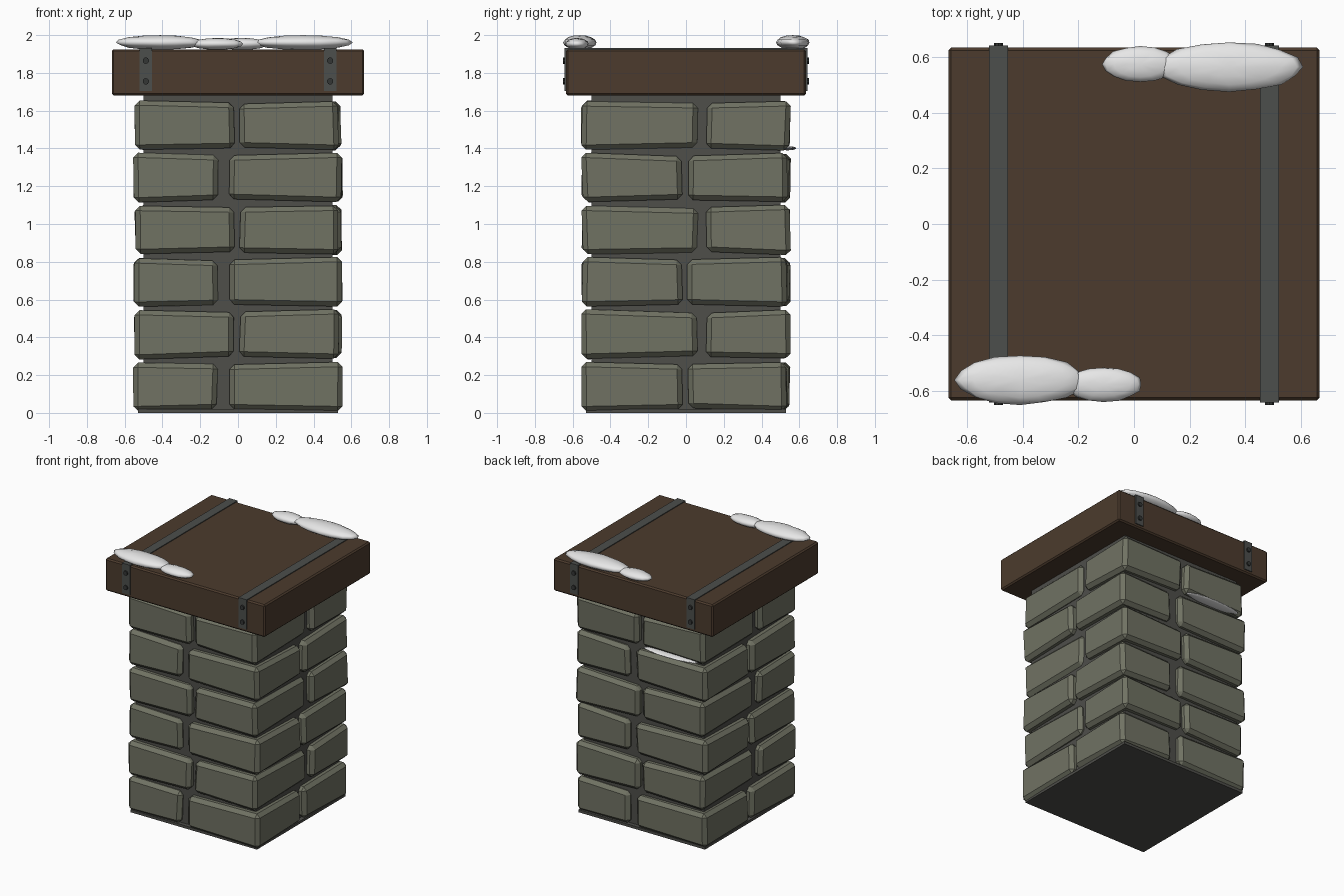
import bpy, bmesh, random
from mathutils import Vector

if "Cube" in bpy.data.objects:
    bpy.data.objects.remove(bpy.data.objects["Cube"])

random.seed(4)


def material(name, rgb):
    m = bpy.data.materials.new(name)
    lin = [((c / 255 + 0.055) / 1.055) ** 2.4 for c in rgb]
    m.diffuse_color = (*lin, 1)
    m.use_nodes = True
    m.node_tree.nodes["Principled BSDF"].inputs["Base Color"].default_value = m.diffuse_color
    return m


STONE = material("grey green stone", (112, 114, 99))
MORTAR = material("dark mortar", (78, 78, 74))
WOOD = material("dark brown wood", (76, 59, 45))
IRON = material("strap iron", (76, 78, 76))
RIVET = material("rivet iron", (52, 54, 53))
SNOW = material("white snow", (240, 240, 240))


def finish(name, bm, mat, smooth=False):
    me = bpy.data.meshes.new(name)
    bmesh.ops.recalc_face_normals(bm, faces=bm.faces)
    for f in bm.faces:
        f.smooth = smooth
    bm.to_mesh(me)
    bm.free()
    me.materials.append(mat)
    ob = bpy.data.objects.new(name, me)
    bpy.context.collection.objects.link(ob)
    return ob


def box(name, lo, hi, mat, bevel=0.0, shape=None):
    bm = bmesh.new()
    bmesh.ops.create_cube(bm, size=1)
    lo, hi = Vector(lo), Vector(hi)
    for v in bm.verts:
        v.co = Vector(((lo[i] + hi[i]) / 2 + v.co[i] * (hi[i] - lo[i]) for i in range(3)))
        if shape:
            shape(v.co)
    if bevel:
        bmesh.ops.bevel(bm, geom=list(bm.edges), offset=bevel, segments=1,
                        affect='EDGES', profile=0.5)
    return finish(name, bm, mat)


def brick(name, x0, x1, y0, y1, z0, z1):
    """Chunky block, taller at the pillar corner than at its inner ends."""
    mid = (z0 + z1) / 2

    def shape(co):
        inner = (abs(co.x) < 0.3) + (abs(co.y) < 0.3)
        co.z = mid + (co.z - mid) * (1 - 0.11 * min(inner, 1)) + random.uniform(-0.004, 0.004)
        co.x += random.uniform(-0.006, 0.006)
        co.y += random.uniform(-0.006, 0.006)
        co.z = max(co.z, 0.008)
    box(name, (x0, y0, z0), (x1, y1, z1), STONE, 0.026, shape)


# Mortar core and base
box("mortar_core", (-0.5, -0.5, 0), (0.5, 0.5, 1.69), MORTAR)
box("base_slab", (-0.53, -0.53, 0), (0.53, 0.53, 0.02), MORTAR)

# Six courses of four corner bricks; opposite corners are half-turn copies
COURSE_A = [(-0.55, -0.11, -0.535, -0.01), (-0.045, 0.55, -0.55, -0.02)]
COURSE_B = [(-0.545, -0.02, -0.55, -0.11), (0.01, 0.53, -0.55, 0.06)]
for row in range(6):
    z0 = 0.008 + row * 0.2765
    for i, (x0, x1, y0, y1) in enumerate(COURSE_B if row % 2 else COURSE_A):
        brick(f"brick_front_{row}_{i}", x0, x1, y0, y1, z0, z0 + 0.262)
        brick(f"brick_back_{row}_{i}", -x1, -x0, -y1, -y0, z0, z0 + 0.262)

# Wooden cap
box("wooden_cap", (-0.668, -0.635, 1.68), (0.668, 0.635, 1.925), WOOD, 0.01)

# Iron straps over the cap with riveted ends
for sx, side in ((-1, "left"), (1, "right")):
    x = sx * 0.488
    box(f"strap_top_{side}", (x - 0.034, -0.642, 1.915), (x + 0.034, 0.642, 1.931), IRON)
    for sy, end in ((-1, "front"), (1, "back")):
        ys = sorted((sy * 0.625, sy * 0.642))
        box(f"strap_{end}_{side}", (x - 0.034, ys[0], 1.705), (x + 0.034, ys[1], 1.931), IRON)
        for z in (1.755, 1.865):
            bpy.ops.mesh.primitive_cylinder_add(vertices=10, radius=0.017, depth=0.02,
                                                location=(x, sy * 0.642, z),
                                                rotation=(1.5708, 0, 0))
            ob = bpy.context.object
            ob.name = f"rivet_{end}_{side}"
            ob.data.materials.append(RIVET)


# Snow clumps along the cap edges
def snow(name, x0, x1, y0, y1, z0, z1):
    bm = bmesh.new()
    bmesh.ops.create_uvsphere(bm, u_segments=16, v_segments=8, radius=1)
    c = Vector((x0 + x1, y0 + y1, z0 + z1)) / 2
    h = Vector((x1 - x0, y1 - y0, z1 - z0)) / 2
    for v in bm.verts:
        p = v.co * random.uniform(0.96, 1.02)
        v.co = Vector((c[i] + p[i] * h[i] for i in range(3)))
    finish(name, bm, SNOW, True)


snow("snow_front_large", -0.645, -0.175, -0.65, -0.472, 1.922, 2.0)
snow("snow_front_small", -0.25, 0.03, -0.64, -0.515, 1.922, 1.985)
snow("snow_back_large", 0.08, 0.605, 0.475, 0.655, 1.922, 2.0)
snow("snow_back_small", -0.115, 0.16, 0.51, 0.64, 1.922, 1.985)

# Thin snow on the ledge below a back brick
snow("snow_ledge_back", -0.48, -0.02, 0.49, 0.585, 1.39, 1.412)
